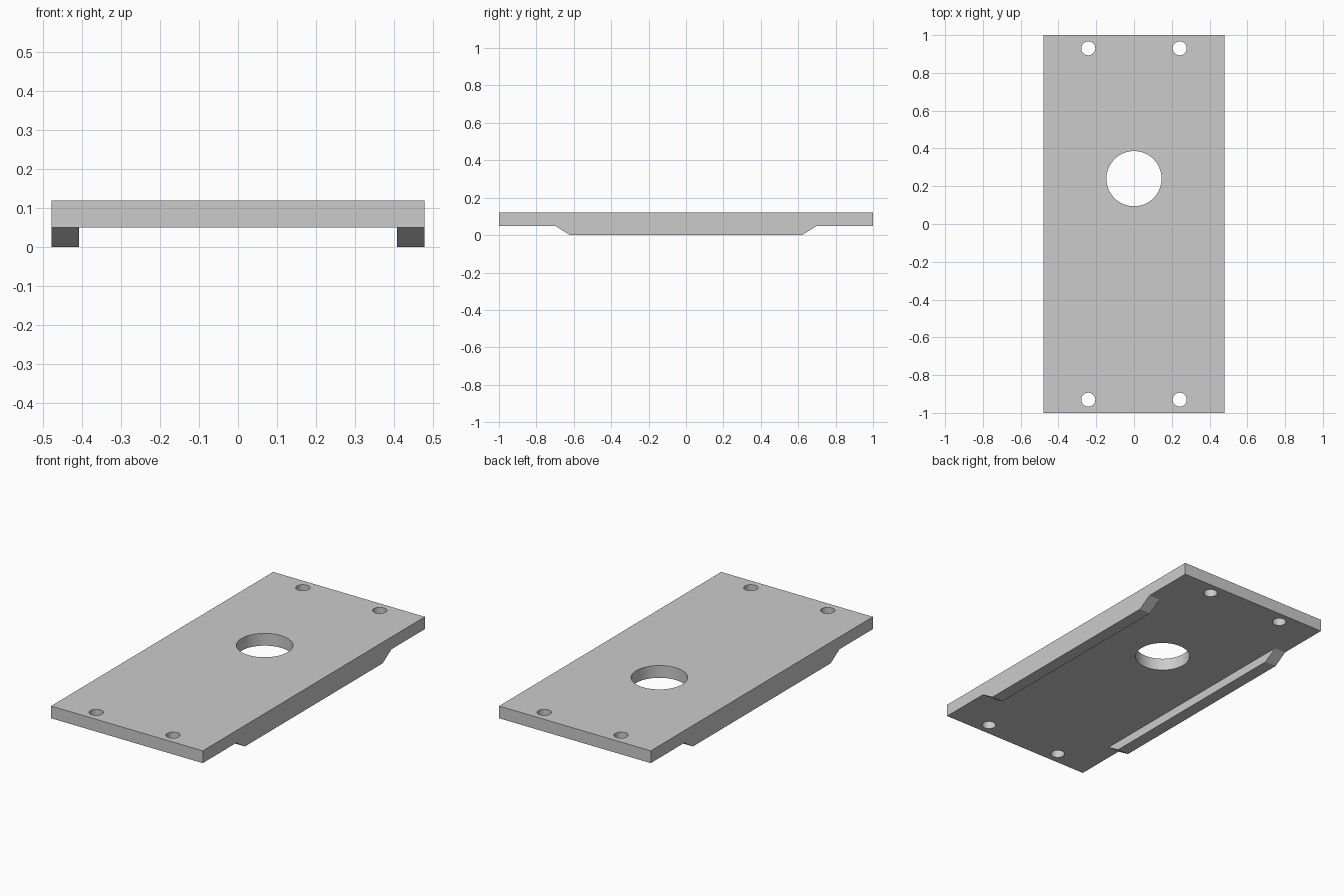
import bpy
import bmesh
from mathutils import Matrix

default_cube = bpy.data.objects.get("Cube")
if default_cube:
    bpy.data.objects.remove(default_cube, do_unlink=True)

HALF_WIDTH, HALF_LENGTH = 0.478, 1.0
PLATE_BOTTOM, PLATE_TOP = 0.05, 0.12
RAIL_INNER = 0.407

grey = bpy.data.materials.new("light_grey")
grey.use_nodes = True
colour = (0.6, 0.6, 0.6, 1)
grey.diffuse_color = colour
grey.node_tree.nodes["Principled BSDF"].inputs["Base Color"].default_value = colour


def make_object(name, bm):
    bmesh.ops.recalc_face_normals(bm, faces=bm.faces)
    mesh = bpy.data.meshes.new(name)
    bm.to_mesh(mesh)
    bm.free()
    mesh.materials.append(grey)
    obj = bpy.data.objects.new(name, mesh)
    bpy.context.collection.objects.link(obj)
    return obj


# Flat plate
bm = bmesh.new()
bmesh.ops.create_cube(bm, size=1)
bmesh.ops.scale(bm, vec=(2 * HALF_WIDTH, 2 * HALF_LENGTH, PLATE_TOP - PLATE_BOTTOM),
                verts=bm.verts)
bmesh.ops.translate(bm, vec=(0, 0, (PLATE_TOP + PLATE_BOTTOM) / 2), verts=bm.verts)
plate = make_object("plate", bm)

# Through holes: one large port and four corner screw holes
holes = [(0, 0.24, 0.146)]
holes += [(sx * 0.242, sy * 0.93, 0.037) for sx in (-1, 1) for sy in (-1, 1)]
bm = bmesh.new()
for x, y, radius in holes:
    bmesh.ops.create_cone(bm, cap_ends=True, segments=64, radius1=radius, radius2=radius,
                          depth=0.4, matrix=Matrix.Translation((x, y, PLATE_TOP)))
cutter = make_object("hole_cutter", bm)
cutter.hide_render = True
cutter.hide_viewport = True

cut = plate.modifiers.new("holes", "BOOLEAN")
cut.operation = "DIFFERENCE"
cut.solver = "EXACT"
cut.object = cutter

# Bake the cut so the hole walls can be smoothed, then drop the cutter
depsgraph = bpy.context.evaluated_depsgraph_get()
cut_mesh = bpy.data.meshes.new_from_object(plate.evaluated_get(depsgraph))
plate.modifiers.clear()
plate.data = cut_mesh
bpy.data.objects.remove(cutter, do_unlink=True)
bpy.ops.object.select_all(action="DESELECT")
plate.select_set(True)
bpy.context.view_layer.objects.active = plate
bpy.ops.object.shade_smooth_by_angle(angle=0.5)

# Side rails with ramped ends, flush with the long edges of the plate
profile = [(-0.70, PLATE_BOTTOM), (-0.62, 0), (0.62, 0), (0.70, PLATE_BOTTOM)]
for name, side in (("left_rail", 1), ("right_rail", -1)):
    bm = bmesh.new()
    face = bm.faces.new([bm.verts.new((side * RAIL_INNER, y, z)) for y, z in profile])
    extruded = bmesh.ops.extrude_face_region(bm, geom=[face])
    new_verts = [v for v in extruded["geom"] if isinstance(v, bmesh.types.BMVert)]
    bmesh.ops.translate(bm, vec=(side * (HALF_WIDTH - RAIL_INNER), 0, 0), verts=new_verts)
    make_object(name, bm)
